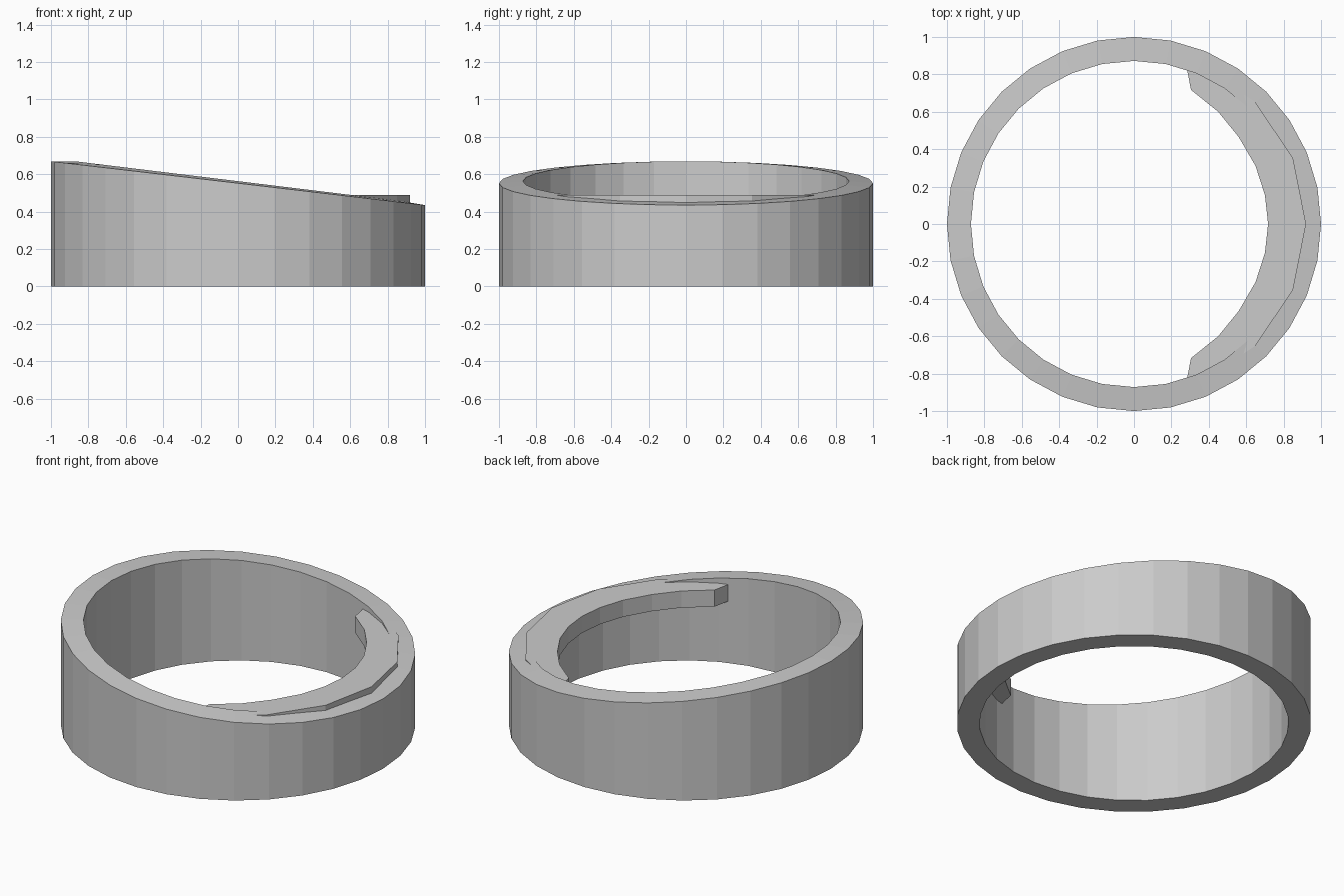
import bpy
import bmesh
from math import cos, sin, tau

cube = bpy.data.objects.get("Cube")
if cube:
    bpy.data.objects.remove(cube, do_unlink=True)

SIDES = 32
OUTER, INNER = 1.0, 0.872
LEDGE_TOP, LEDGE_BOTTOM = 0.489, 0.385

grey = bpy.data.materials.new("plain grey")
grey.use_nodes = True
colour = (0.6, 0.6, 0.6, 1)
grey.diffuse_color = colour
grey.node_tree.nodes["Principled BSDF"].inputs["Base Color"].default_value = colour


def finish(bm, name):
    bmesh.ops.recalc_face_normals(bm, faces=bm.faces)
    mesh = bpy.data.meshes.new(name)
    bm.to_mesh(mesh)
    bm.free()
    mesh.materials.append(grey)
    obj = bpy.data.objects.new(name, mesh)
    bpy.context.collection.objects.link(obj)
    return obj


def outer_top(x):
    return 0.552 - 0.117 * x


def inner_top(x):
    return 0.563 - 0.122 * x


# Ring wall with a slanted rim that rises slightly towards the inside
bm = bmesh.new()
sections = []
for i in range(SIDES):
    c, s = cos(tau * i / SIDES), sin(tau * i / SIDES)
    corners = [(OUTER, 0), (OUTER, outer_top(OUTER * c)),
               (INNER, inner_top(INNER * c)), (INNER, 0)]
    sections.append([bm.verts.new((r * c, r * s, z)) for r, z in corners])
for i, a in enumerate(sections):
    b = sections[(i + 1) % SIDES]
    for k in range(4):
        n = (k + 1) % 4
        bm.faces.new((a[k], b[k], b[n], a[n]))
finish(bm, "ring_wall")

# Crescent ledge on the low side: half outline, mirrored front to back
inner_half = [(0.717, 0), (0.70, 0.155), (0.65, 0.31), (0.56, 0.465),
              (0.45, 0.60), (0.305, 0.717)]
outer_half = [(0.275, 0.87), (0.352, 0.85), (0.65, 0.65), (0.85, 0.352), (0.92, 0)]
half = inner_half + outer_half
outline = half + [(x, -y) for x, y in reversed(half[1:-1])]

bm = bmesh.new()
base = bm.faces.new([bm.verts.new((x, y, LEDGE_BOTTOM)) for x, y in outline])
top = bmesh.ops.extrude_face_region(bm, geom=[base], use_keep_orig=True)
raised = [g for g in top["geom"] if isinstance(g, bmesh.types.BMVert)]
bmesh.ops.translate(bm, verts=raised, vec=(0, 0, LEDGE_TOP - LEDGE_BOTTOM))
finish(bm, "crescent_ledge")
